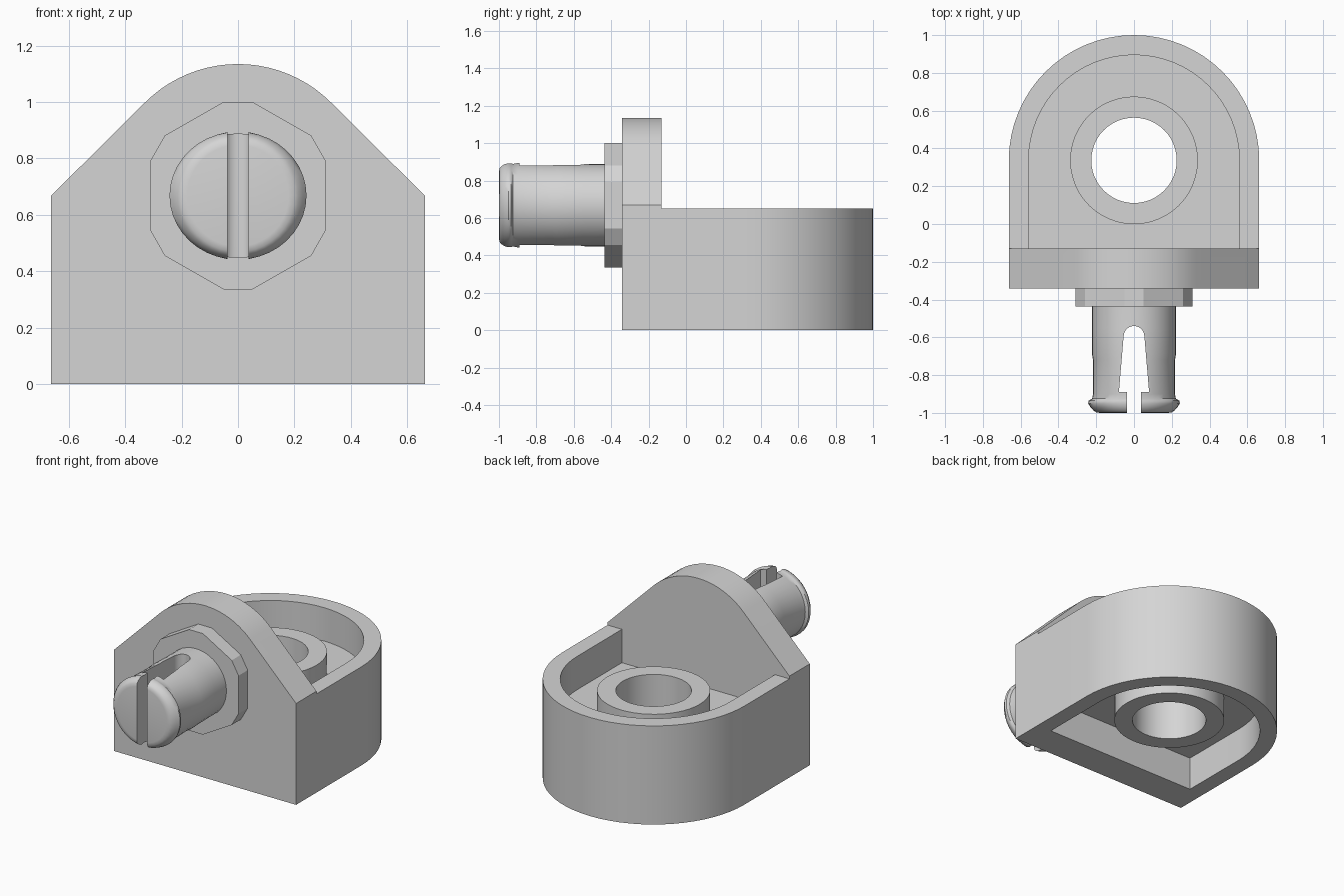
import bpy, bmesh, math

if "Cube" in bpy.data.objects:
    bpy.data.objects.remove(bpy.data.objects["Cube"])

grey = bpy.data.materials.new("light_grey")
grey.diffuse_color = (0.665, 0.665, 0.665, 1)
grey.use_nodes = True
grey.node_tree.nodes["Principled BSDF"].inputs["Base Color"].default_value = grey.diffuse_color


def finish(name, bm):
    bmesh.ops.recalc_face_normals(bm, faces=bm.faces)
    me = bpy.data.meshes.new(name)
    bm.to_mesh(me)
    bm.free()
    ob = bpy.data.objects.new(name, me)
    bpy.context.collection.objects.link(ob)
    me.materials.append(grey)
    return ob


def prism(name, pts, lo, hi, axis):
    """Extrude a 2D outline: axis 'z' uses (x, y), axis 'y' uses (x, z)."""
    bm = bmesh.new()
    put = (lambda p, h: (p[0], p[1], h)) if axis == 'z' else (lambda p, h: (p[0], h, p[1]))
    a = [bm.verts.new(put(p, lo)) for p in pts]
    b = [bm.verts.new(put(p, hi)) for p in pts]
    bm.faces.new(a)
    bm.faces.new(b)
    for i in range(len(pts)):
        j = (i + 1) % len(pts)
        bm.faces.new((a[i], a[j], b[j], b[i]))
    return finish(name, bm)


def arc(cx, cy, r, a0, a1, n):
    return [(cx + r * math.cos(math.radians(a0 + (a1 - a0) * i / n)),
             cy + r * math.sin(math.radians(a0 + (a1 - a0) * i / n))) for i in range(n + 1)]


def u_shape(r, y0):
    return [(-r, y0), (r, y0)] + arc(0, CY, r, 0, 180, 32)


def combine(ob, other, op):
    m = ob.modifiers.new(op, 'BOOLEAN')
    m.operation, m.object, m.solver = op, other, 'EXACT'
    bpy.context.view_layer.objects.active = ob
    bpy.ops.object.modifier_apply(modifier=m.name)
    bpy.data.objects.remove(other)


def smooth(ob, angle):
    bpy.ops.object.select_all(action='DESELECT')
    ob.select_set(True)
    bpy.context.view_layer.objects.active = ob
    bpy.ops.object.shade_smooth_by_angle(angle=math.radians(angle))


CY, R, PZ = 0.337, 0.663, 0.668   # bore centre, outer radius, pin height

# Bracket: front plate joined to the U-shaped body
bracket = prism("bracket", u_shape(R, -0.13), 0, 0.65, 'z')
plate = prism("plate", [(-R, 0), (R, 0), (R, PZ)] + arc(0, PZ, 0.467, 45, 135, 20) + [(-R, PZ)],
              -0.342, -0.13, 'y')
combine(bracket, plate, 'UNION')
# Upper and lower pockets, leaving a web between them
for lo, hi in ((0.43, 0.9), (-0.2, 0.22)):
    combine(bracket, prism("pocket", u_shape(0.558, -0.13), lo, hi, 'z'), 'DIFFERENCE')
# Hub and its bore
combine(bracket, prism("hub", arc(0, CY, 0.338, 0, 352.5, 47), 0.075, 0.575, 'z'), 'UNION')
combine(bracket, prism("bore", arc(0, CY, 0.226, 0, 352.5, 47), -0.2, 0.9, 'z'), 'DIFFERENCE')
smooth(bracket, 30)

# Twelve-sided collar behind the pin
quarter = [(0.31, 0.125), (0.26, 0.213), (0.05, 0.333)]
outline = quarter + [(-x, z) for x, z in reversed(quarter)]
outline += [(-x, -z) for x, z in outline]
prism("collar", [(x, PZ + z) for x, z in outline], -0.437, -0.342, 'y')

# Pin: lathed rings (y, x radius, z radius) with a lip at the tip
rings = [(-0.43, 0.222, 0.22), (-0.55, 0.222, 0.221), (-0.69, 0.222, 0.226), (-0.72, 0.217, 0.223),
         (-0.9, 0.217, 0.229), (-0.925, 0.222, 0.224), (-0.935, 0.24, 0.226), (-0.95, 0.243, 0.227),
         (-0.97, 0.23, 0.222), (-0.987, 0.215, 0.212), (-0.997, 0.2, 0.2), (-1.0, 0.18, 0.18)]
N = 40
bm = bmesh.new()
loops = [[bm.verts.new((rx * math.cos(2 * math.pi * k / N), y, PZ + rz * math.sin(2 * math.pi * k / N)))
          for k in range(N)] for y, rx, rz in rings]
for a, b in zip(loops, loops[1:]):
    for k in range(N):
        bm.faces.new((a[k], a[(k + 1) % N], b[(k + 1) % N], b[k]))
bm.faces.new(loops[0])
bm.faces.new(loops[-1])
pin = finish("split_pin", bm)

# Keyhole-like slot through the pin
slot = [(-0.037, -1.1), (0.037, -1.1), (0.037, -0.89), (0.08, -0.89)]
slot += arc(0, -0.595, 0.055, 0, 180, 12) + [(-0.08, -0.89), (-0.037, -0.89)]
combine(pin, prism("slot", slot, 0.3, 1.1, 'z'), 'DIFFERENCE')
smooth(pin, 40)
